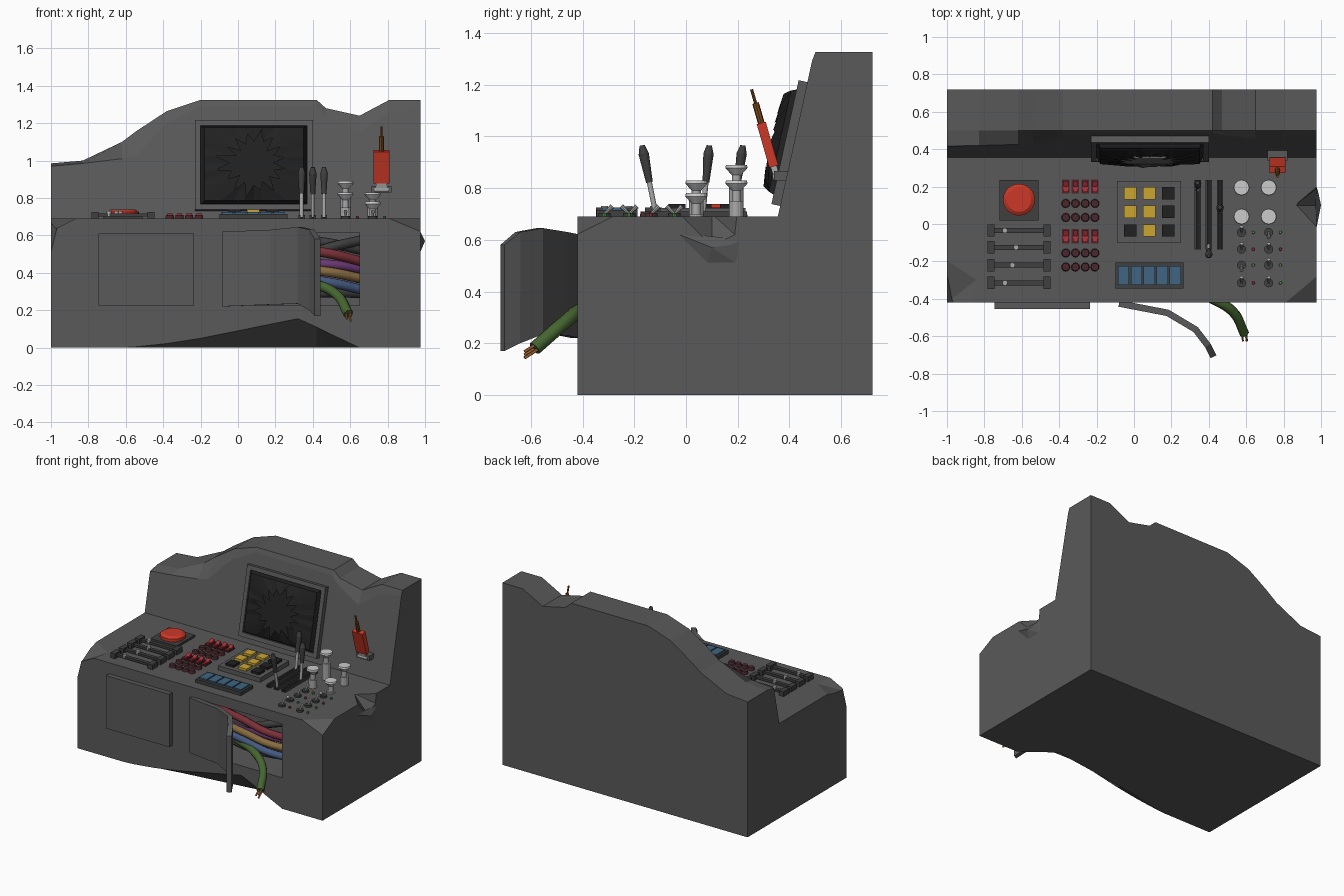
import bpy, bmesh, random
from math import radians, cos, sin, tau
from mathutils import Vector, Matrix

if "Cube" in bpy.data.objects:
    bpy.data.objects.remove(bpy.data.objects["Cube"])

random.seed(4)
MATS = {}
COL = dict(dark=(.05, .05, .05), black=(.015, .015, .015), red=(.6, .04, .02), crimson=(.4, .03, .04),
           maroon=(.07, .02, .025), yellow=(.6, .38, .03), blue=(.05, .13, .22), steel=(.4, .4, .4),
           white=(.65, .65, .65), green=(.05, .35, .05), cable=(.06, .13, .03), brown=(.2, .07, .01),
           copper=(.5, .18, .05), purple=(.15, .04, .18), navy=(.06, .1, .22), ochre=(.25, .15, .05),
           body=(.1, .1, .1), wine=(.2, .03, .04))
DESK = .69


def paint(ob, color):
    if color:
        if color not in MATS:
            MATS[color] = bpy.data.materials.new(color)
            MATS[color].diffuse_color = (*COL[color], 1)
        ob.data.materials.append(MATS[color])
    return ob


def finish(name, bm, color=None, matrix=None):
    bmesh.ops.recalc_face_normals(bm, faces=bm.faces)
    me = bpy.data.meshes.new(name)
    bm.to_mesh(me)
    bm.free()
    ob = bpy.data.objects.new(name, me)
    bpy.context.collection.objects.link(ob)
    if matrix:
        ob.matrix_world = matrix
    return paint(ob, color)


def box(name, lo, hi, color=None, matrix=None):
    bm = bmesh.new()
    lo, hi = Vector(lo), Vector(hi)
    bmesh.ops.create_cube(bm, size=1, matrix=Matrix.Translation((lo + hi) / 2) @ Matrix.Diagonal((*(hi - lo), 1)))
    return finish(name, bm, color, matrix)


def rod(name, a, b, r1, r2=None, color=None, n=12):
    a, b = Vector(a), Vector(b)
    bm = bmesh.new()
    m = Matrix.Translation((a + b) / 2) @ (b - a).to_track_quat('Z', 'Y').to_matrix().to_4x4()
    bmesh.ops.create_cone(bm, cap_ends=True, segments=n, radius1=r1, radius2=r1 if r2 is None else r2,
                          depth=(b - a).length, matrix=m)
    return finish(name, bm, color)


def hull(name, pts):
    bm = bmesh.new()
    for p in pts:
        bm.verts.new(p)
    bmesh.ops.convex_hull(bm, input=bm.verts[:])
    return finish(name, bm, 'body')


def loft(name, rings, color=None, caps=True, closed=True, matrix=None):
    bm = bmesh.new()
    vs = [[bm.verts.new(p) for p in r] for r in rings]
    n = len(vs[0])
    for a, b in zip(vs, vs[1:]):
        for i in range(n if closed else n - 1):
            j = (i + 1) % n
            bm.faces.new((a[i], a[j], b[j], b[i]))
    if caps:
        bm.faces.new(vs[0])
        bm.faces.new(vs[-1])
    bmesh.ops.remove_doubles(bm, verts=bm.verts[:], dist=1e-4)
    return finish(name, bm, color, matrix)


def tube(name, pts, r, color):
    cu = bpy.data.curves.new(name, 'CURVE')
    cu.dimensions, cu.bevel_depth, cu.bevel_resolution, cu.use_fill_caps = '3D', r, 2, True
    sp = cu.splines.new('BEZIER')
    sp.bezier_points.add(len(pts) - 1)
    for bp, p in zip(sp.bezier_points, pts):
        bp.co, bp.handle_left_type, bp.handle_right_type = p, 'AUTO', 'AUTO'
    sp.resolution_u = 5
    ob = bpy.data.objects.new(name, cu)
    bpy.context.collection.objects.link(ob)
    return paint(ob, color)


# Console body: side profile swept along x (x, front lip height, top height, bottom edge y, chip height)
stations = [(-1, .97, .985, -.42, 0), (-.83, .985, 1.0, -.42, 0), (-.62, 1.01, 1.1, -.42, 0),
            (-.54, 1.03, 1.16, -.405, .005), (-.38, 1.2, 1.265, -.37, .022), (-.2, 1.29, 1.325, -.34, .05),
            (.32, 1.29, 1.325, -.27, .155), (.42, 1.29, 1.325, -.25, .11), (.47, 1.24, 1.28, -.28, .085),
            (.65, 1.15, 1.24, -.42, 0), (.81, 1.26, 1.325, -.42, 0), (.975, 1.29, 1.325, -.42, 0)]
body = loft('console_body', [[(x, yb, 0), (x, -.42, zc), (x, -.42, DESK), (x, .355, DESK),
                              (x, .355 + (zf - DESK) * .22, zf), (x, .5, zt), (x, .72, zt), (x, .72, 0)]
                             for x, zf, zt, yb, zc in stations], 'body')

# Wiring bay and broken edges
cutters = [
    box('bay_cutter', (-.07, -.5, .225), (.65, -.12, .615), 'body'),
    hull('right_corner_chip', [(.75, -.45, .7), (.99, -.25, .7), (.99, -.45, .6), (.99, -.45, .72)]),
    hull('left_corner_chip', [(-1.01, -.155, .7), (-.82, -.28, .7), (-.85, -.43, .7), (-.96, -.43, .655),
                              (-1.01, -.43, .62), (-1.01, -.43, .72)]),
    hull('left_edge_chip', [(-1.01, -.43, .46), (-.95, -.43, .7), (-1.01, -.2, .7), (-1.01, -.43, .7)]),
    hull('side_dent_cutter', [(.86, .1, .7), (.99, -.04, .7), (.99, .21, .7), (.99, .1, .56), (.99, .2, .61)])]
for c in cutters:
    m = body.modifiers.new(c.name, 'BOOLEAN')
    m.object, m.operation, m.solver = c, 'DIFFERENCE', 'EXACT'
    c.hide_render = True
bpy.context.view_layer.objects.active = body
body.select_set(True)
bpy.ops.object.convert(target='MESH')
for c in cutters:
    bpy.data.objects.remove(c)
hull('side_bulge', [(.97, -.05, .63), (.97, .08, .5), (.97, .21, .5), (.97, .22, .6), (1.0, .1, .57), (.985, .17, .58)])

# Front panel and bent door
box('front_panel', (-.745, -.455, .225), (-.235, -.415, .61), 'body')
door = loft('bent_door', [[(x, y, lo), (x, y, hi)] for x, y, lo, hi in
                          [(-.08, -.425, .22, .62), (.18, -.475, .23, .63), (.33, -.565, .235, .645),
                           (.395, -.65, .2, .63), (.425, -.71, .17, .58)]], 'body', caps=False, closed=False)
sol = door.modifiers.new('thickness', 'SOLIDIFY')
sol.thickness, sol.offset = .035, 0

# Wires in the bay and the cut cable
for i, (c, z0, z1, y) in enumerate([('dark', .47, .575, -.3), ('dark', .58, .52, -.25), ('wine', .53, .46, -.36),
                                    ('purple', .45, .42, -.3), ('ochre', .42, .37, -.33), ('white', .36, .37, -.28),
                                    ('navy', .37, .31, -.34), ('dark', .28, .29, -.26)]):
    tube(f'wire_{i}', [(-.06, y + .08, z0), (.3, y, z0), (.48, y - .02, (z0 + z1) / 2 + .01), (.66, y + .05, z1)],
         .026, c)
tube('cut_cable', [(.2, -.3, .34), (.42, -.4, .335), (.53, -.47, .28), (.59, -.585, .18)], .027, 'cable')
for dx, dz in ((-.012, 0), (.01, .012), (.008, -.012)):
    rod('copper_strand', (.588 + dx, -.57, .19 + dz), (.594 + dx, -.625, .155 + dz), .006, color='copper', n=6)

# Broken screen, built flat and tilted onto the back wall
T = Matrix.Translation((.085, .417, .97)) @ Matrix.Rotation(radians(77.6), 4, 'X')
for s in (-1, 1):
    box('screen_frame_side', (s * .3 - .015, -.245, -.03), (s * .3 + .015, .245, .035), 'body', T)
    box('screen_frame_rail', (-.315, s * .23 - .015, -.03), (.315, s * .23 + .015, .035), 'body', T)
box('screen_back', (-.29, -.22, -.01), (.29, .22, .01), 'black', T)
N = 32
rings = [[], [], []]
for i in range(N):
    a = tau * i / N
    k = 1 / max(abs(cos(a)), abs(sin(a)))
    u, v = cos(a) * k, sin(a) * k
    jag = random.uniform(.8, 1.05) if i % 2 else random.uniform(.45, .68)
    rings[0].append((u * .287, v * .217, .012))
    rings[1].append((u * .265, v * .2, .055))
    rings[2].append((cos(a) * .2 * jag, sin(a) * .185 * jag, .1 - .02 * jag))
loft('screen_glass', rings, 'black', caps=False, matrix=T)

# Emergency button
box('button_base', (-.72, .02, DESK - .01), (-.51, .235, .705), 'dark')
rod('button_collar', (-.615, .13, .7), (-.615, .13, .725), .085, .085, 'red', 24)
rod('button_cap', (-.615, .13, .725), (-.615, .13, .738), .085, .065, 'red', 24)

# Horizontal sliders
for y, kx in ((-.035, -.69), (-.125, -.63), (-.22, -.65), (-.315, -.69)):
    for x in (-.765, -.465):
        box('slider_end', (x - .019, y - .033, DESK - .01), (x + .019, y + .033, .725), 'dark')
    box('slider_rail', (-.765, y - .013, .7), (-.465, y + .013, .716), 'dark')
    rod('slider_knob', (kx, y, .7), (kx, y, .73), .014, color='steel')

# Rocker switches and round buttons
for x in (-.365, -.313, -.261, -.209):
    for y in (.2, -.065):
        box('rocker_frame', (x - .02, y - .038, DESK - .01), (x + .02, y + .038, .697), 'maroon')
        loft('rocker', [[(x + s, y - .03, .69), (x + s, y + .03, .69), (x + s, y + .03, .718),
                         (x + s, y, .703), (x + s, y - .03, .708)] for s in (-.014, .014)], 'crimson')
    for y in (.11, .035, -.155, -.23):
        rod('round_button', (x, y, DESK - .01), (x, y, .71), .025, .02, 'maroon')

# Keypad
box('keypad_plate', (-.09, -.1, DESK - .01), (.25, .23, .722), 'body')
for r, row in enumerate(('YYB', 'YYB', 'BYB')):
    for c, k in enumerate(row):
        x, y = -.02 + c * .102, .165 - r * .1
        box('keypad_key', (x - .033, y - .033, .71), (x + .033, y + .033, .738), 'yellow' if k == 'Y' else 'black')

# Blue display strip
box('display_plate', (-.1, -.345, DESK - .01), (.265, -.205, .715), 'dark')
for i in range(5):
    x = -.056 + i * .069
    box('display_cell', (x - .03, -.325, .71), (x + .03, -.225, .724), 'blue')

# Throttle levers in slots
for x, y0, y1 in ((.34, .18, .22), (.4, -.115, -.17), (.46, .065, .09)):
    for s in (-.012, .012):
        box('lever_slot_rail', (x + s - .005, -.135, DESK - .01), (x + s + .005, .235, .71), 'dark')
    box('lever_slot', (x - .01, -.135, DESK - .01), (x + .01, .235, .698), 'black')
    a, b = Vector((x, y0, DESK)), Vector((x, y1, .965))
    rod('lever_shaft', a, a.lerp(b, .5), .01, color='steel')
    rod('lever_handle', a.lerp(b, .48), a.lerp(b, .88), .013, .02, 'dark')
    rod('lever_tip', a.lerp(b, .88), b, .02, .01, 'dark')

# Mushroom pull knobs
for x, y, h in ((.575, .195, .89), (.72, .195, .83), (.575, .04, .83), (.72, .04, .78)):
    rod('knob_sleeve', (x, y, DESK - .01), (x, y, h - .08), .028, color='steel')
    rod('knob_stem', (x, y, DESK), (x, y, h - .02), .018, color='steel')
    rod('knob_flare', (x, y, h - .04), (x, y, h - .012), .018, .043, 'white', 16)
    rod('knob_top', (x, y, h - .012), (x, y, h), .043, .04, 'white', 16)

# Toggle switches with indicator lamps
for y, lamps in ((-.045, 'gg'), (-.135, 'rr'), (-.22, 'gg'), (-.315, 'rg')):
    for x, l in zip((.575, .72), lamps):
        rod('toggle_base', (x, y, DESK - .01), (x, y, .703), .024, color='dark')
        rod('toggle_stick', (x, y, .7), (x, y + random.choice((-.03, .03)), .73), .005, .01, 'steel', 8)
        rod('lamp', (x + .063, y, DESK - .01), (x + .063, y, .703), .01, .007, 'green' if l == 'g' else 'crimson', 8)

# Red breaker handle on the back wall
box('breaker_bracket', (.715, .34, .83), (.82, .4, .865), 'body')
rod('breaker_pivot', (.73, .35, .845), (.805, .35, .845), .016, color='steel')
B = Matrix.Translation((.767, .35, .845)) @ Matrix.Rotation(radians(16), 4, 'X')
box('breaker_fork', (-.03, -.012, 0), (.03, .012, .05), 'steel', B)
box('breaker_grip', (-.042, -.018, .04), (.042, .018, .215), 'red', B)
for nm, z0, z1, r in (('breaker_core', .21, .295, .013), ('breaker_pin', .29, .35, .006)):
    rod(nm, B @ Vector((0, 0, z0)), B @ Vector((0, 0, z1)), r, color='brown', n=8)

for m in bpy.data.materials:
    if m.users and not m.is_grease_pencil:
        m.use_nodes = True
        m.node_tree.nodes["Principled BSDF"].inputs["Base Color"].default_value = m.diffuse_color
